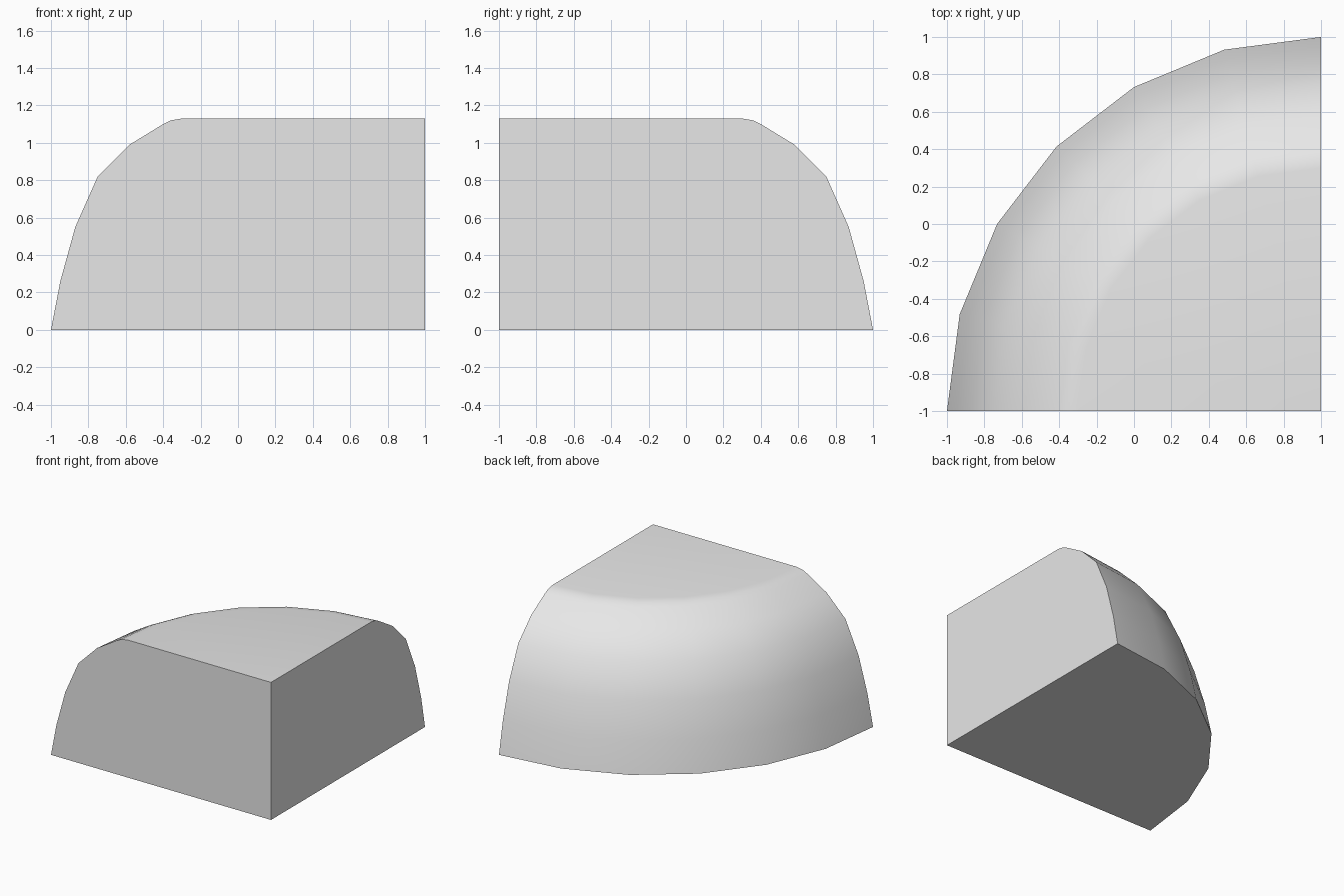
import bpy
import bmesh
from math import radians, pi
from mathutils import Vector

cube = bpy.data.objects.get("Cube")
if cube:
    bpy.data.objects.remove(cube, do_unlink=True)

# Single light grey material
grey = bpy.data.materials.new("light_grey")
grey.use_nodes = True
colour = (0.8, 0.8, 0.8, 1)
grey.diffuse_color = colour
grey.node_tree.nodes["Principled BSDF"].inputs["Base Color"].default_value = colour

# Dome profile as (radius, height), from the base rim to the top centre
PROFILE = [(2, 0), (1.95, 0.26), (1.87, 0.55), (1.75, 0.82), (1.58, 0.99),
           (1.4, 1.1), (1.36, 1.12), (1.3, 1.13), (0, 1.13)]
AXIS = Vector((1, -1, 0))

# Sweep the profile a quarter turn about the corner, from -x round to +y
bm = bmesh.new()
verts = [bm.verts.new(AXIS + Vector((-r, 0, z))) for r, z in PROFILE]
edges = [bm.edges.new(pair) for pair in zip(verts, verts[1:])]
bmesh.ops.spin(bm, geom=verts + edges, cent=AXIS, axis=(0, 0, 1),
               angle=-pi / 2, steps=6)
bmesh.ops.remove_doubles(bm, verts=bm.verts, dist=0.0005)

# Close the two straight walls and the underside
corner = bm.verts.new(AXIS)


def cap(test, key):
    rim = sorted((v for v in bm.verts if v != corner and test(v.co)), key=key)
    bm.faces.new([corner] + rim)


cap(lambda c: abs(c.y + 1) < 0.001, lambda v: (v.co.z, v.co.x))
cap(lambda c: abs(c.x - 1) < 0.001, lambda v: (v.co.z, -v.co.y))
cap(lambda c: abs(c.z) < 0.001, lambda v: v.co.x)
bmesh.ops.recalc_face_normals(bm, faces=bm.faces)

mesh = bpy.data.meshes.new("quarter_dome")
bm.to_mesh(mesh)
bm.free()
mesh.materials.append(grey)
dome = bpy.data.objects.new("quarter_dome", mesh)
bpy.context.collection.objects.link(dome)

# Smooth the dome while keeping the wall edges crisp
bpy.ops.object.select_all(action="DESELECT")
dome.select_set(True)
bpy.context.view_layer.objects.active = dome
bpy.ops.object.shade_smooth_by_angle(angle=radians(35))
